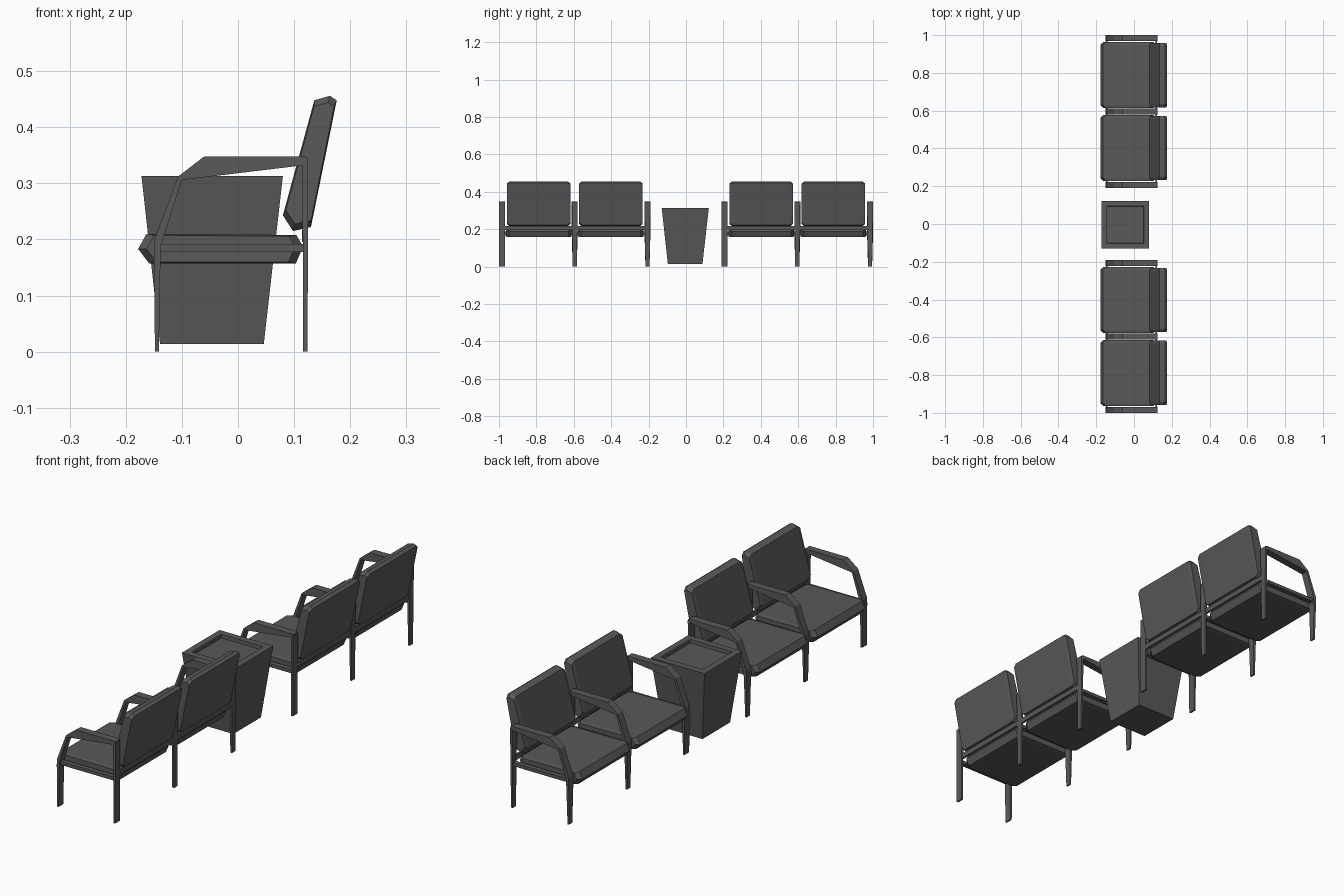
import bpy, bmesh

if "Cube" in bpy.data.objects:
    bpy.data.objects.remove(bpy.data.objects["Cube"])

grey = bpy.data.materials.new("charcoal grey")
grey.diffuse_color = (0.1, 0.1, 0.1, 1)
grey.use_nodes = True
grey.node_tree.nodes["Principled BSDF"].inputs["Base Color"].default_value = grey.diffuse_color


def loft(name, rings):
    """Closed, flat-shaded solid through a list of equal-length rings."""
    bm = bmesh.new()
    vs = [[bm.verts.new(p) for p in r] for r in rings]
    n = len(vs[0])
    for a, b in zip(vs, vs[1:]):
        for i in range(n):
            j = (i + 1) % n
            bm.faces.new((a[i], a[j], b[j], b[i]))
    bm.faces.new(vs[0])
    bm.faces.new(vs[-1])
    bmesh.ops.recalc_face_normals(bm, faces=bm.faces)
    me = bpy.data.meshes.new(name)
    bm.to_mesh(me)
    bm.free()
    me.materials.append(grey)
    ob = bpy.data.objects.new(name, me)
    bpy.context.collection.objects.link(ob)
    return ob


def prism(name, profile, y0, y1):
    return loft(name, [[(x, y, z) for x, z in profile] for y in (y0, y1)])


def cushion(name, profile, y0, y1, edge=0.016, shrink=0.9):
    """Side profile swept across the seat, with chamfered ends."""
    cx = sum(p[0] for p in profile) / len(profile)
    cz = sum(p[1] for p in profile) / len(profile)
    small = [(cx + (x - cx) * shrink, cz + (z - cz) * shrink) for x, z in profile]
    steps = [(y0, small), (y0 + edge, profile), (y1 - edge, profile), (y1, small)]
    return loft(name, [[(x, y, z) for x, z in pr] for y, pr in steps])


def rect(x0, x1, y0, y1, z):
    return [(x0, y0, z), (x1, y0, z), (x1, y1, z), (x0, y1, z)]


SEAT = [(-0.158, 0.157), (0.103, 0.157), (0.116, 0.187), (0.104, 0.208),
        (-0.163, 0.21), (-0.178, 0.183)]
BACK = [(0.080, 0.243), (0.098, 0.215), (0.130, 0.222), (0.176, 0.448),
        (0.164, 0.456), (0.136, 0.448)]
# sloping front post, then the flat armrest
POST = [(-0.150, 0.17), (-0.138, 0.17), (-0.137, 0.19), (-0.100, 0.306),
        (-0.107, 0.312), (-0.149, 0.20)]
ARM = [(-0.107, 0.312), (-0.100, 0.306), (0.116, 0.332), (0.124, 0.332),
       (0.124, 0.345), (0.118, 0.348), (-0.060, 0.348)]
SIDE_RAIL = [(-0.140, 0.178), (0.117, 0.178), (0.117, 0.192), (-0.140, 0.192)]
BACK_RAIL = [(0.114, 0.195), (0.123, 0.195), (0.123, 0.217), (0.114, 0.217)]
FRONT_RAIL = [(-0.149, 0.165), (-0.139, 0.165), (-0.139, 0.187), (-0.149, 0.187)]

# two benches of two chairs each
for centre in (-0.595, 0.595):
    for k, dy in enumerate((-0.389, 0, 0.389)):
        y = centre + dy
        y0, y1 = y - 0.016, y + 0.016
        b0, b1 = (y0, y1) if k == 0 else (y - 0.011, y + 0.011)
        prism("armrest", ARM, y0, y1)
        prism("front_post", POST, y0, y1)
        prism("side_rail", SIDE_RAIL, y - 0.010, y + 0.010)
        loft("front_leg", [rect(-0.148, -0.141, b0, b1, 0),
                           rect(-0.150, -0.138, y0, y1, 0.18)])
        loft("rear_leg", [rect(0.116, 0.124, b0, b1, 0),
                          rect(0.115, 0.125, y0, y1, 0.34)])
    prism("back_rail", BACK_RAIL, centre - 0.389, centre + 0.389)
    prism("front_rail", FRONT_RAIL, centre - 0.389, centre + 0.389)
    for dy in (-0.193, 0.193):
        y = centre + dy
        cushion("seat", SEAT, y - 0.175, y + 0.175)
        cushion("backrest", BACK, y - 0.170, y + 0.170)

# tapered square planter with a recessed top
loft("planter", [rect(-0.139, 0.046, -0.097, 0.088, 0.014),
                 rect(-0.172, 0.080, -0.130, 0.122, 0.313),
                 rect(-0.144, 0.052, -0.102, 0.094, 0.313),
                 rect(-0.143, 0.051, -0.101, 0.093, 0.298)])
